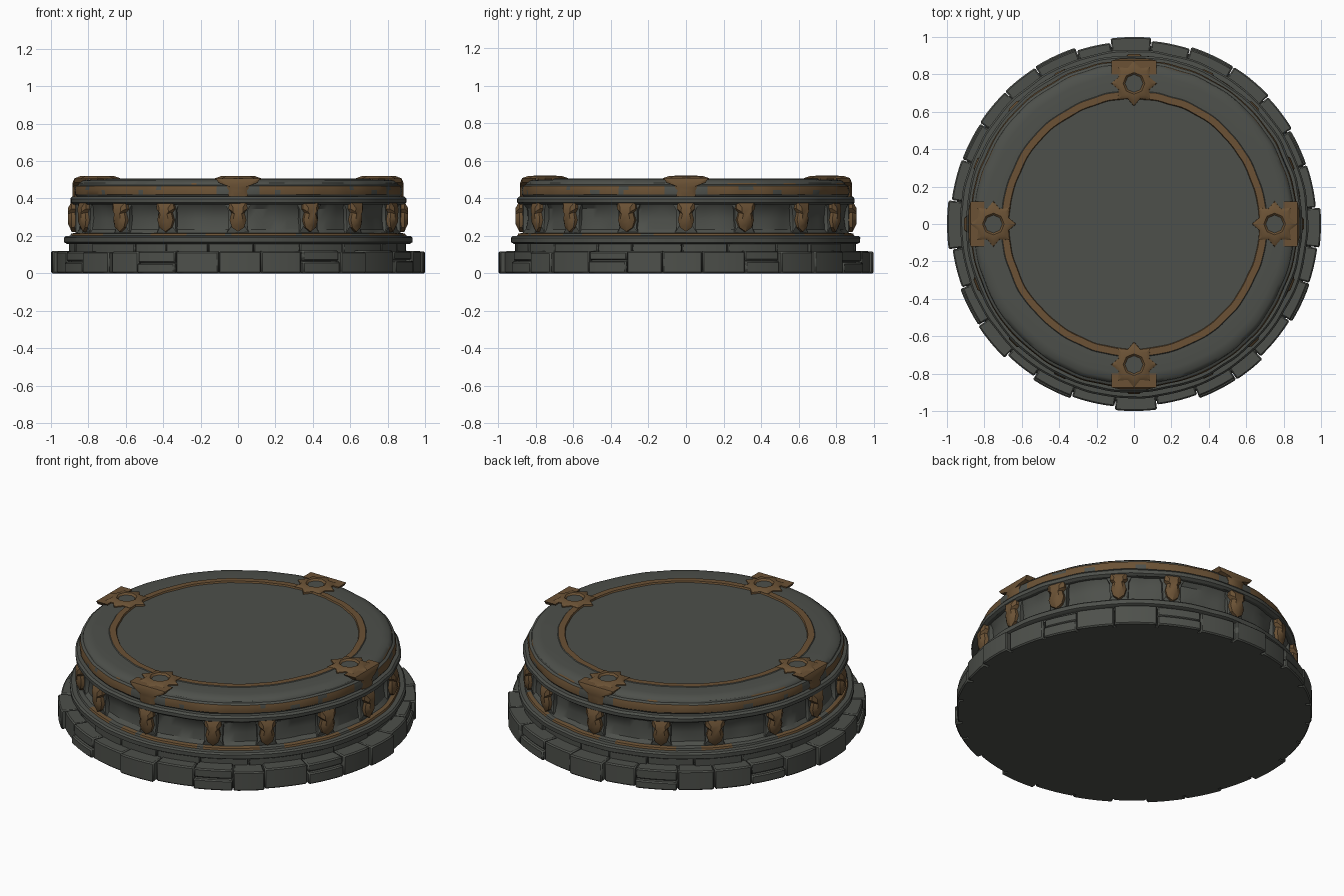
import bpy, bmesh, math, random
from mathutils import Vector, Matrix, noise

if "Cube" in bpy.data.objects:
    bpy.data.objects.remove(bpy.data.objects["Cube"])

random.seed(4)
TAU = 2 * math.pi


def material(name, col):
    m = bpy.data.materials.new(name)
    m.diffuse_color = (*col, 1)
    m.use_nodes = True
    m.node_tree.nodes["Principled BSDF"].inputs["Base Color"].default_value = m.diffuse_color
    return m


STONE = material("dark grey stone", (0.075, 0.080, 0.070))
BRONZE = material("worn bronze", (0.145, 0.083, 0.035))


def finish(name, bm, bevel=0.0):
    bmesh.ops.recalc_face_normals(bm, faces=bm.faces)
    me = bpy.data.meshes.new(name)
    bm.to_mesh(me)
    bm.free()
    me.materials.append(STONE)
    me.materials.append(BRONZE)
    ob = bpy.data.objects.new(name, me)
    bpy.context.collection.objects.link(ob)
    bpy.context.view_layer.objects.active = ob
    ob.select_set(True)
    bpy.ops.object.shade_smooth_by_angle(angle=math.radians(32))
    ob.select_set(False)
    if bevel:
        b = ob.modifiers.new("worn edges", 'BEVEL')
        b.width, b.segments, b.limit_method = bevel, 1, 'ANGLE'
        b.angle_limit = math.radians(40)
    return ob


def wear(a, k, seed):
    """Repeatable noise around the circle."""
    return noise.noise(Vector((math.cos(a) * k, math.sin(a) * k, seed)))


def lathe(name, profile, n=160, rough=0.0, paint=None):
    """Turn a (radius, height) profile; paint(i, angle) picks the material."""
    bm = bmesh.new()
    rings = []
    for i, (r, z) in enumerate(profile):
        ring = []
        for j in range(n):
            a = TAU * j / n
            rr = r + rough * wear(a, 7, z * 9) if r > 0 else 0
            ring.append(bm.verts.new((rr * math.cos(a), rr * math.sin(a), z)))
        rings.append(ring)
    for i in range(len(rings) - 1):
        for j in range(n):
            k = (j + 1) % n
            f = bm.faces.new((rings[i][j], rings[i][k], rings[i + 1][k], rings[i + 1][j]))
            if paint:
                f.material_index = paint(i, TAU * (j + 0.5) / n)
    bmesh.ops.remove_doubles(bm, verts=bm.verts, dist=1e-5)
    return finish(name, bm)


def sector(bm, r0, r1, z0, z1, a0, a1, steps=5):
    """One curved stone block."""
    cols = []
    for s in range(steps + 1):
        a = a0 + (a1 - a0) * s / steps
        c, d = math.cos(a), math.sin(a)
        cols.append([bm.verts.new((r * c, r * d, z)) for r, z in
                     ((r0, z0), (r1, z0), (r1, z1), (r0, z1))])
    for p, q in zip(cols, cols[1:]):
        for k in range(4):
            bm.faces.new((p[k], p[(k + 1) % 4], q[(k + 1) % 4], q[k]))
    bm.faces.new(cols[0])
    bm.faces.new(cols[-1][::-1])


def plaque(bm, outline, angle, r0, r1, r2, mat=1, inset=0.012):
    """Upright (tangent, z) outline, extruded outwards with a raised centre."""
    def place(p, r):
        return Matrix.Rotation(angle, 3, 'Z') @ Vector((r, p[0], p[1]))
    cx = sum(p[0] for p in outline) / len(outline)
    cz = sum(p[1] for p in outline) / len(outline)
    s = 0.55
    small = [(cx + (x - cx) * s, cz + (z - cz) * s) for x, z in outline]
    loops = [[bm.verts.new(place(p, r)) for p in pts]
             for pts, r in ((outline, r0), (outline, r1), (small, r2))]
    faces = [bm.faces.new(loops[0]), bm.faces.new(loops[2])]
    n = len(outline)
    for a, b in zip(loops, loops[1:]):
        faces += [bm.faces.new((a[k], a[(k + 1) % n], b[(k + 1) % n], b[k])) for k in range(n)]
    for f in faces:
        f.material_index = mat


# base core and the course of uneven base blocks
lathe("base_core", [(0, 0), (0.955, 0), (0.945, 0.108), (0, 0.112)])
bm = bmesh.new()
N = 28
cuts = [(i - 0.5 + random.uniform(-0.13, 0.13)) * TAU / N for i in range(N)]
cuts.append(cuts[0] + TAU)
for i in range(N):
    r = 1.0 if i % 7 == 0 else random.uniform(0.972, 0.998)
    a0, a1 = cuts[i] + 0.002, cuts[i + 1] - 0.002
    top = 0.118 + random.uniform(-0.004, 0.003)
    if i in (2, 5, 9, 12, 16, 19, 23, 26):      # some blocks are split in height
        zs = random.uniform(0.05, 0.07)
        sector(bm, 0.88, r, 0, zs - 0.002, a0, a1)
        sector(bm, 0.88, r - 0.012, zs + 0.002, top, a0, a1)
    else:
        sector(bm, 0.88, r, 0, top, a0, a1)
finish("base_blocks", bm, 0.007)

# thin second course
bm = bmesh.new()
M = 22
cuts = [(i + random.uniform(-0.2, 0.2)) * TAU / M for i in range(M)]
cuts.append(cuts[0] + TAU)
for i in range(M):
    sector(bm, 0.8, random.uniform(0.895, 0.915), 0.105, 0.162,
           cuts[i] + 0.002, cuts[i + 1] - 0.002)
finish("step_blocks", bm, 0.005)

# lower moulding with a thin bronze line
lathe("lower_moulding",
      [(0.8, 0.155), (0.915, 0.157), (0.93, 0.166), (0.931, 0.190), (0.922, 0.199),
       (0.897, 0.201), (0.893, 0.212), (0.872, 0.216), (0.8, 0.216)], rough=0.006,
      paint=lambda i, a: int(i in (5, 6) and wear(a, 6, 3) > -0.2))

# recessed drum
lathe("drum", [(0.80, 0.2), (0.872, 0.212), (0.850, 0.235), (0.843, 0.29),
               (0.848, 0.345), (0.872, 0.378), (0.80, 0.385)], rough=0.012)

# upper moulding over the panels
lathe("upper_moulding", [(0.8, 0.366), (0.885, 0.368), (0.899, 0.378), (0.900, 0.398),
                         (0.890, 0.410), (0.8, 0.412)], rough=0.006)


# cornice and top: bronze band broken beside each corner ornament, bronze floor ring
def cornice_paint(i, a):
    off = abs((a + TAU / 8) % (TAU / 4) - TAU / 8)      # angle from nearest ornament
    if i in (2, 3):
        return int(off > 0.13 and wear(a, 9, i * 2) > -0.38)
    if i == 5:
        return int(wear(a, 5, 8.5) > 0.28)
    return int(i in (10, 11))


lathe("cornice_and_floor",
      [(0.8, 0.408), (0.866, 0.410), (0.874, 0.420), (0.876, 0.445), (0.870, 0.466),
       (0.856, 0.473), (0.853, 0.482), (0.836, 0.496), (0.80, 0.502), (0.712, 0.502),
       (0.708, 0.506), (0.672, 0.506), (0.668, 0.497), (0, 0.497)], n=192, rough=0.006,
      paint=cornice_paint)

# pilasters: stone backing and bronze pendant, mirrored about both axes
angles = set()
for d in (0, 26, 45.5, 69, 90):
    for v in (d, -d, 180 - d, 180 + d):
        angles.add(round((v - 90) % 360, 2))
pendant = [(-0.048, 0.385), (-0.052, 0.345), (-0.036, 0.325), (-0.046, 0.285), (-0.034, 0.245),
           (0, 0.222), (0.034, 0.245), (0.046, 0.285), (0.036, 0.325), (0.052, 0.345),
           (0.048, 0.385)]
backing = [(-0.068, 0.385), (-0.068, 0.365), (-0.054, 0.34), (-0.05, 0.24), (-0.064, 0.208),
           (0.064, 0.208), (0.05, 0.24), (0.054, 0.34), (0.068, 0.365), (0.068, 0.385)]
bm, bs = bmesh.new(), bmesh.new()
for deg in sorted(angles):
    a = math.radians(deg)
    k = random.uniform(0.9, 1.05)
    plaque(bm, [(x * k, z) for x, z in pendant], a, 0.83, 0.889, 0.908)
    plaque(bs, backing, a, 0.80, 0.866, 0.874, 0)
finish("pilaster_pendants", bm)
finish("pilaster_backings", bs)

# corner ornaments: bracket over the cornice, bronze star with stone centre
bracket = [(-0.12, 0.508), (-0.105, 0.485), (-0.062, 0.468), (-0.05, 0.44), (-0.052, 0.40),
           (-0.03, 0.375), (0.03, 0.375), (0.052, 0.40), (0.05, 0.44), (0.062, 0.468),
           (0.105, 0.485), (0.12, 0.508)]
br, st = bmesh.new(), bmesh.new()
for q in range(4):
    a = q * TAU / 4
    plaque(br, bracket, a, 0.80, 0.874, 0.886)
    rot = Matrix.Rotation(a, 3, 'Z')
    loops = []
    # (tip radius, valley radius, height) from outer foot to sunken centre
    for tip, val, z in ((0.124, 0.092, 0.47), (0.122, 0.088, 0.508), (0.092, 0.074, 0.519),
                        (0.058, 0.054, 0.521), (0.048, 0.044, 0.511)):
        loop = []
        for k in range(16):
            t = TAU * k / 16
            r = val if k % 2 else tip
            loop.append(st.verts.new(rot @ Vector((0.752 + r * math.cos(t),
                                                   r * math.sin(t), z))))
        loops.append(loop)
    for p, c in zip(loops, loops[1:]):
        for k in range(16):
            st.faces.new((p[k], p[(k + 1) % 16], c[(k + 1) % 16], c[k])).material_index = 1
    st.faces.new(loops[-1])
    st.faces.new(loops[0][::-1])
finish("corner_brackets", br)
finish("star_ornaments", st)
